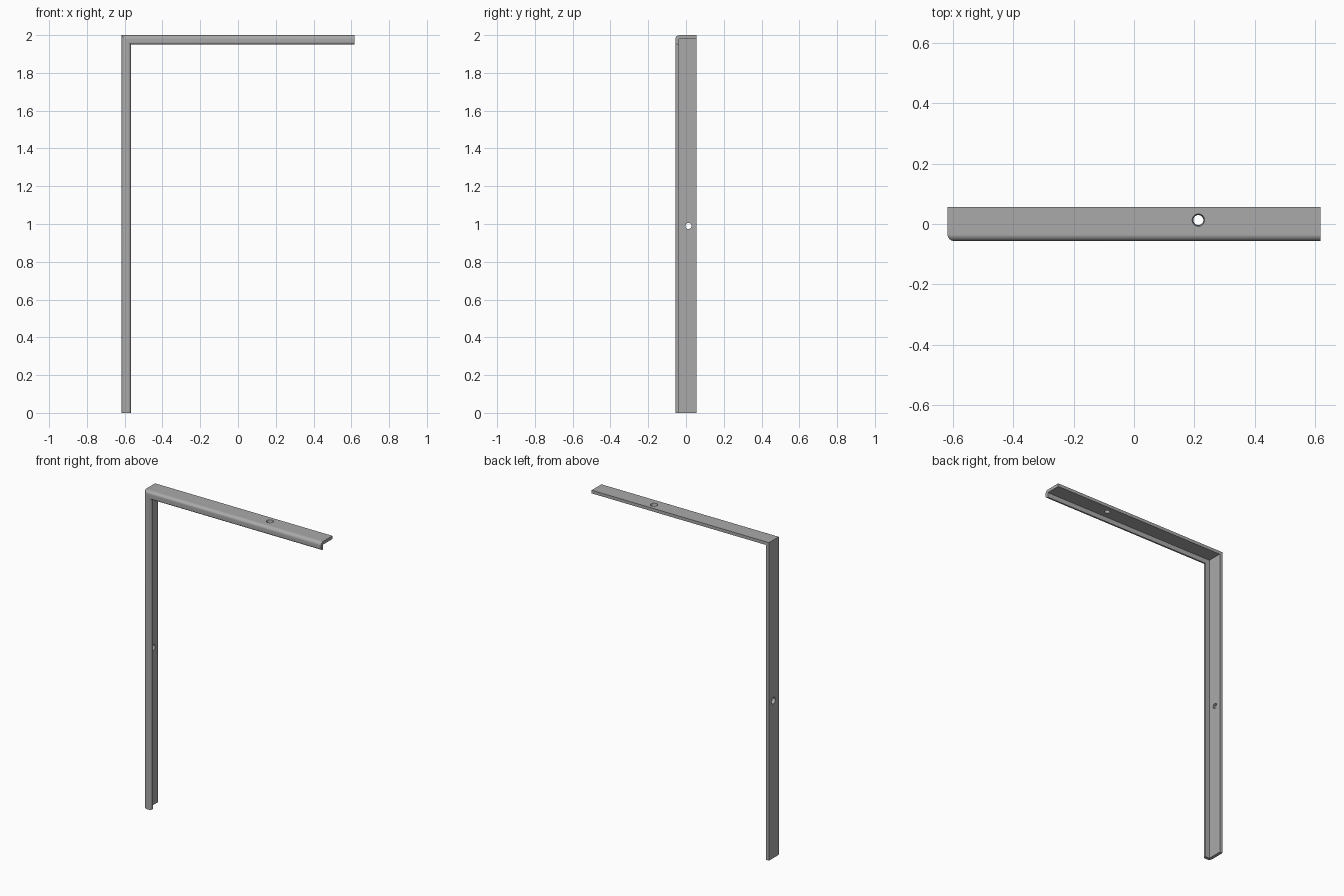
import bpy, bmesh, math
from mathutils import Vector

if "Cube" in bpy.data.objects:
    bpy.data.objects.remove(bpy.data.objects["Cube"], do_unlink=True)

HALF_X, HALF_Y, HEIGHT = 0.617, 0.0565, 2.0
THICK, LIP = 0.02, 0.05

metal = bpy.data.materials.new("grey metal")
metal.use_nodes = True
colour = (0.4, 0.4, 0.4, 1)
metal.diffuse_color = colour
metal.node_tree.nodes["Principled BSDF"].inputs["Base Color"].default_value = colour


def arc(cu, cv, radius, start, end, steps=8):
    angles = [math.radians(start + (end - start) * i / steps) for i in range(steps + 1)]
    return [(cu + radius * math.cos(a), cv + radius * math.sin(a)) for a in angles]


# Angle section: u is depth inward from the outer face, v runs front to back
R_OUT, R_TIP = 0.022, 0.014
section = [(0, HALF_Y)]
section += arc(R_OUT, -HALF_Y + R_OUT, R_OUT, 180, 270)
section += arc(LIP - R_TIP, -HALF_Y + R_TIP, R_TIP, -90, 0)
section += [(LIP, -HALF_Y + THICK), (THICK, -HALF_Y + THICK), (THICK, HALF_Y)]

# Sweep the section up the post, through the mitre and along the arm
stations = [
    lambda u, v: (-HALF_X + u, v, 0),
    lambda u, v: (-HALF_X + u, v, HEIGHT - u),
    lambda u, v: (HALF_X, v, HEIGHT - u),
]
bm = bmesh.new()
rings = [[bm.verts.new(place(u, v)) for u, v in section] for place in stations]
count = len(section)
for a, b in zip(rings, rings[1:]):
    for i in range(count):
        j = (i + 1) % count
        bm.faces.new((a[i], a[j], b[j], b[i]))
bm.faces.new(rings[0])
bm.faces.new(rings[-1])
bmesh.ops.recalc_face_normals(bm, faces=bm.faces)
mesh = bpy.data.meshes.new("corner_trim")
bm.to_mesh(mesh)
bm.free()
trim = bpy.data.objects.new("corner_trim", mesh)
bpy.context.collection.objects.link(trim)
mesh.materials.append(metal)
bpy.context.view_layer.objects.active = trim
trim.select_set(True)


# Slightly countersunk screw holes, widening toward the outer face
def drill(name, outer_point, inward):
    inward = Vector(inward)
    bpy.ops.mesh.primitive_cone_add(
        vertices=32, radius1=0.0225, radius2=0.0145, depth=THICK * 2,
        location=Vector(outer_point) + inward * THICK / 2,
        rotation=inward.to_track_quat('Z', 'Y').to_euler())
    cutter = bpy.context.object
    cutter.name = name
    cutter.hide_render = True
    cutter.data.materials.append(metal)
    bpy.ops.object.select_all(action='DESELECT')
    trim.select_set(True)
    bpy.context.view_layer.objects.active = trim
    cut = trim.modifiers.new(name, 'BOOLEAN')
    cut.operation = 'DIFFERENCE'
    cut.solver = 'EXACT'
    cut.object = cutter
    bpy.ops.object.modifier_apply(modifier=cut.name)
    bpy.data.objects.remove(cutter, do_unlink=True)


drill("arm_hole", (0.213, 0.013, HEIGHT), (0, 0, -1))
drill("post_hole", (-HALF_X, 0.013, 0.99), (1, 0, 0))

# Smooth rounded edges while the broad faces stay flat
bpy.ops.object.shade_smooth_by_angle(angle=math.radians(30))
weighted = trim.modifiers.new("flat_faces", 'WEIGHTED_NORMAL')
weighted.keep_sharp = True
